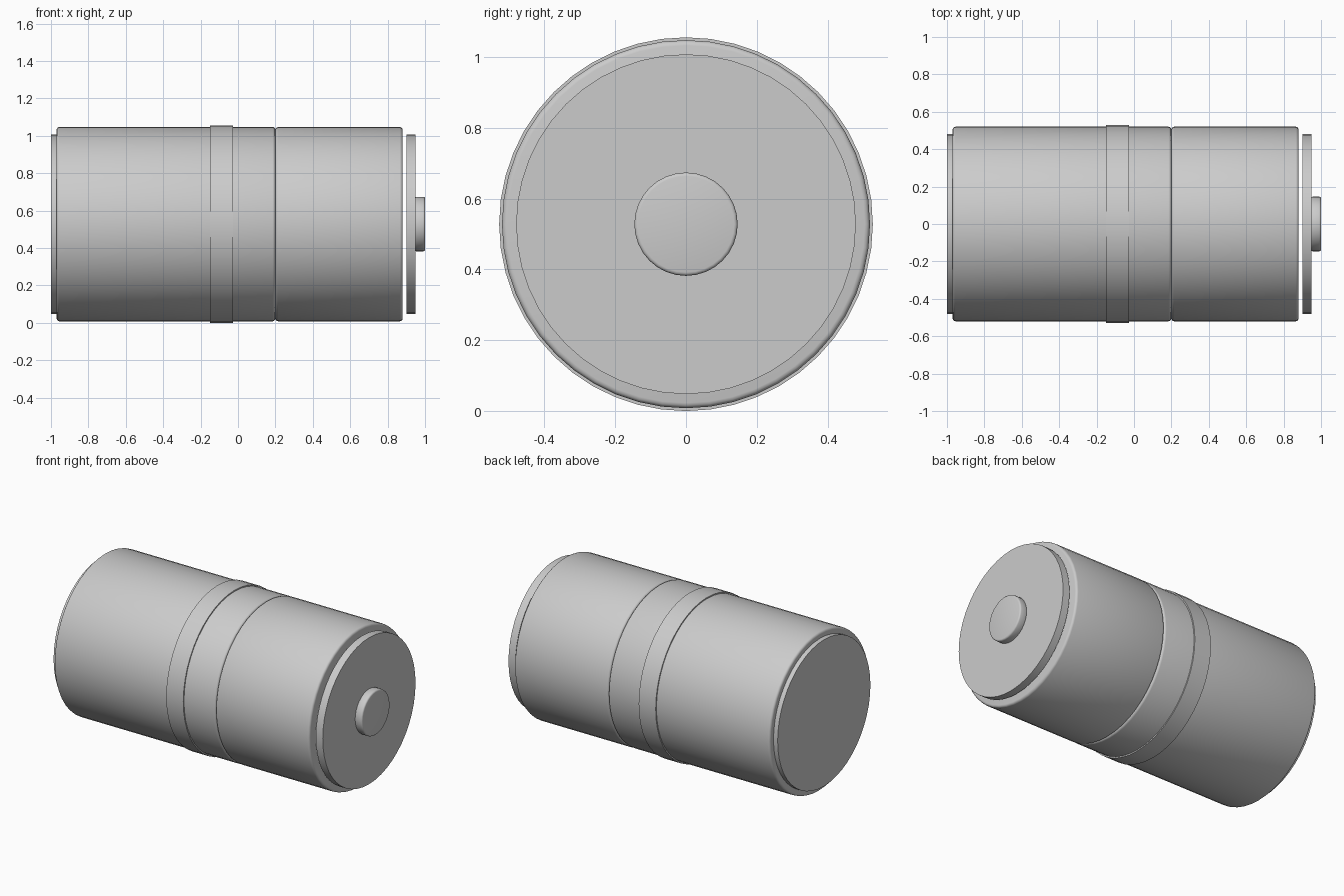
import bpy, math

if "Cube" in bpy.data.objects:
    bpy.data.objects.remove(bpy.data.objects["Cube"])

CENTRE_Z = 0.528
SIDES = 48


def disc(name, x0, x1, radius, bevel=0.0, sides=SIDES):
    """Closed cylinder lying along x from x0 to x1, with optional rounded rims."""
    bpy.ops.mesh.primitive_cylinder_add(
        vertices=sides, radius=radius, depth=x1 - x0,
        location=((x0 + x1) / 2, 0, CENTRE_Z), rotation=(0, math.pi / 2, 0))
    ob = bpy.context.object
    ob.name = name
    if bevel:
        mod = ob.modifiers.new("rounded_rims", 'BEVEL')
        mod.width = bevel
        mod.segments = 3
        mod.limit_method = 'ANGLE'
        mod.angle_limit = math.radians(60)
        bpy.ops.object.modifier_apply(modifier=mod.name)
    bpy.ops.object.shade_smooth_by_angle(angle=math.radians(35))
    return ob


# Casing in two sections with a seam between them
disc("long_casing", -0.97, 0.20, 0.52, 0.015)
disc("short_casing", 0.20, 0.88, 0.52, 0.015)

# Thin raised band around the long casing
disc("label_band", -0.15, -0.027, 0.528)

# End plates
disc("negative_plate", -1.0, -0.965, 0.48)
disc("positive_plate", 0.90, 0.95, 0.48)

# Raised contact button
disc("positive_button", 0.945, 1.0, 0.146, 0.01, 32)
